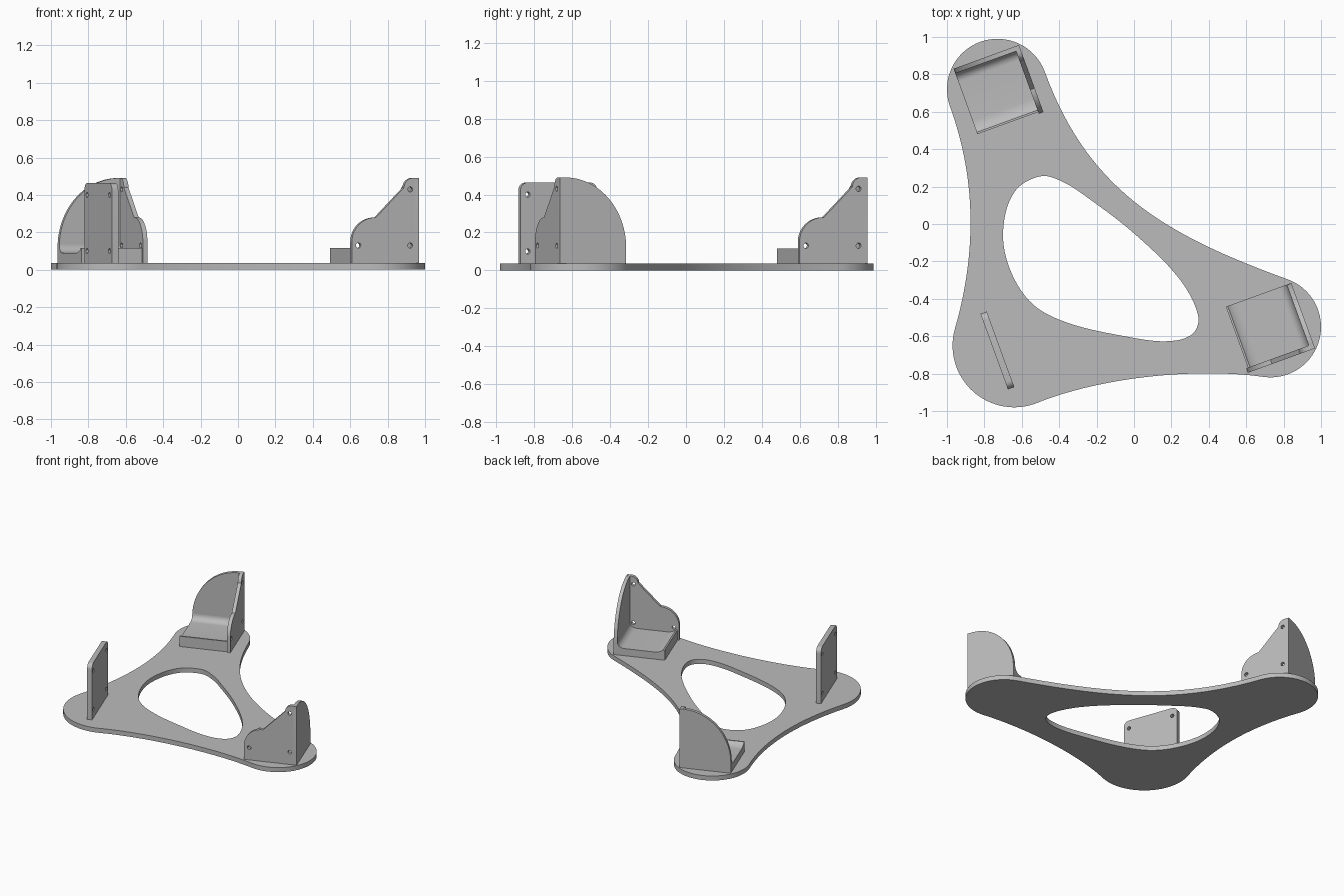
import bpy
from math import cos, sin, radians, tau
from mathutils import Matrix, Vector, geometry

if "Cube" in bpy.data.objects:
    bpy.data.objects.remove(bpy.data.objects["Cube"])

GREY = (0.5, 0.5, 0.5, 1)
grey = bpy.data.materials.new("light_grey")
grey.use_nodes = True
grey.diffuse_color = GREY
grey.node_tree.nodes["Principled BSDF"].inputs["Base Color"].default_value = GREY

BASE = 0.035    # base thickness
WALL = 0.026    # bracket wall thickness
SIDE = 0.372    # bracket side length


def arc(cx, cy, rx, ry, start, end, n=10):
    """Points on an elliptical arc, angles in degrees."""
    angles = [radians(start + (end - start) * i / n) for i in range(n + 1)]
    return [(cx + rx * cos(a), cy + ry * sin(a)) for a in angles]


def hole(x, y, r=0.014):
    return arc(x, y, r, r, 0, 360, 16)[:-1]


def slab(name, loops, thickness, matrix):
    """Solid slab from a flat outline followed by its hole outlines."""
    curve = bpy.data.curves.new(name, "CURVE")
    curve.dimensions = "2D"
    curve.fill_mode = "BOTH"
    curve.extrude = thickness / 2
    for loop in loops:
        spline = curve.splines.new("POLY")
        spline.points.add(len(loop) - 1)
        for point, co in zip(spline.points, loop):
            point.co = (co[0], co[1], 0, 1)
        spline.use_cyclic_u = True
    curve.materials.append(grey)
    ob = bpy.data.objects.new(name, curve)
    bpy.context.collection.objects.link(ob)
    ob.matrix_world = matrix
    bpy.ops.object.select_all(action="DESELECT")
    ob.select_set(True)
    bpy.context.view_layer.objects.active = ob
    bpy.ops.object.convert(target="MESH")
    ob = bpy.context.object
    bpy.ops.object.mode_set(mode="EDIT")
    bpy.ops.mesh.select_all(action="SELECT")
    bpy.ops.mesh.remove_doubles(threshold=0.0002)
    bpy.ops.mesh.normals_make_consistent(inside=False)
    bpy.ops.object.mode_set(mode="OBJECT")
    bpy.ops.object.shade_smooth_by_angle(angle=radians(30))
    return ob


# Base outline: three round lobes joined by tangent inward curves
# (centre x, centre y, radius, start angle, end angle, pull of next curve)
lobes = [(-0.73, 0.72, 0.27, 20, 200, 0.35),
         (-0.64, -0.65, 0.33, 164, 292, 0.3),
         (0.73, -0.55, 0.27, 262, 430, 0.4)]


def rim(lobe, angle):
    """Point and forward tangent on a lobe."""
    a = radians(angle)
    point = Vector((lobe[0] + lobe[2] * cos(a), lobe[1] + lobe[2] * sin(a)))
    return point, Vector((-sin(a), cos(a)))


outline = []
for i, lobe in enumerate(lobes):
    after = lobes[(i + 1) % 3]
    cx, cy, r, start, end, pull = lobe
    outline += arc(cx, cy, r, r, start, end, 32)
    p, p_dir = rim(lobe, end)
    q, q_dir = rim(after, after[3])
    h = pull * (q - p).length
    bridge = geometry.interpolate_bezier(p, p + p_dir * h, q - q_dir * h, q, 32)
    outline += [tuple(v[:2]) for v in bridge[1:-1]]

# Central opening, a smooth closed curve through a few points
knots = [Vector(k) for k in (
    (-0.5, 0.255), (-0.64, 0.17), (-0.7, -0.04), (-0.66, -0.25), (-0.54, -0.43),
    (-0.35, -0.53), (-0.05, -0.6), (0.17, -0.627), (0.31, -0.59), (0.343, -0.49),
    (0.24, -0.29), (0, -0.05), (-0.24, 0.135), (-0.38, 0.225))]
opening = []
count = len(knots)
for i in range(count):
    a, b, c, d = (knots[(i + k) % count] for k in (-1, 0, 1, 2))
    span = (c - b).length / 3
    piece = geometry.interpolate_bezier(
        b, b + (c - a).normalized() * span, c - (d - b).normalized() * span, c, 9)
    opening += [tuple(v[:2]) for v in piece[:-1]]

slab("base_plate", [outline, opening], BASE, Matrix.Translation((0, 0, BASE / 2)))

# Upright directions: along local x, and along local y
ALONG_X = Matrix.Rotation(radians(90), 4, "X")
ALONG_Y = Matrix.Rotation(radians(90), 4, "Z") @ ALONG_X

# Bracket profiles
fan = ([(0, BASE)] + arc(0.03, 0.46, 0.03, 0.03, 180, 90, 6)
       + arc(0.03, 0.12, SIDE - 0.03, 0.37, 90, 0, 24) + [(SIDE, BASE)])
step = ([(0, BASE), (0, 0.49)] + arc(0.035, 0.44, 0.05, 0.05, 90, 0, 8)
        + arc(0.245, 0.15, 0.137, 0.13, 90, 0, 14) + [(0.382, BASE)])
step_holes = [hole(0.05, 0.43), hole(0.05, 0.13), hole(0.345, 0.13)]
cradle = ([(0, BASE), (0, 0.135), (WALL, 0.135)]
          + arc(WALL + 0.05, 0.135, 0.05, 0.045, 180, 270, 8)
          + arc(SIDE - 0.08, 0.14, 0.08, 0.05, 270, 330, 8)
          + [(SIDE, 0.115), (SIDE, BASE)])


def bracket(name, x, y, angle):
    """Corner bracket with its tall corner at x, y."""
    place = Matrix.Translation((x, y, 0)) @ Matrix.Rotation(radians(angle), 4, "Z")
    slab(name + "_fan_wall", [fan], WALL,
         place @ Matrix.Translation((0, WALL / 2, 0)) @ ALONG_X)
    slab(name + "_stepped_wall", [step] + step_holes, WALL,
         place @ Matrix.Translation((WALL / 2, 0, 0)) @ ALONG_Y)
    slab(name + "_cradle_floor", [cradle], SIDE - WALL,
         place @ Matrix.Translation(((SIDE + WALL) / 2, 0, 0)) @ ALONG_Y)


bracket("right_bracket", 0.968, -0.665, 110)
bracket("rear_bracket", -0.615, 0.957, 200)

# Single upright panel with rounded top corners and four bolt holes
LENGTH, TOP, ROUND = 0.43, 0.463, 0.04
panel = ([(0, BASE)] + arc(ROUND, TOP - ROUND, ROUND, ROUND, 180, 90, 8)
         + arc(LENGTH - ROUND, TOP - ROUND, ROUND, ROUND, 90, 0, 8) + [(LENGTH, BASE)])
panel_holes = [hole(u, z) for u in (0.04, LENGTH - 0.04) for z in (0.1, 0.4)]
slab("upright_panel", [panel] + panel_holes, 0.036,
     Matrix.Translation((-0.657, -0.878, 0))
     @ Matrix.Rotation(radians(110), 4, "Z") @ ALONG_X)
